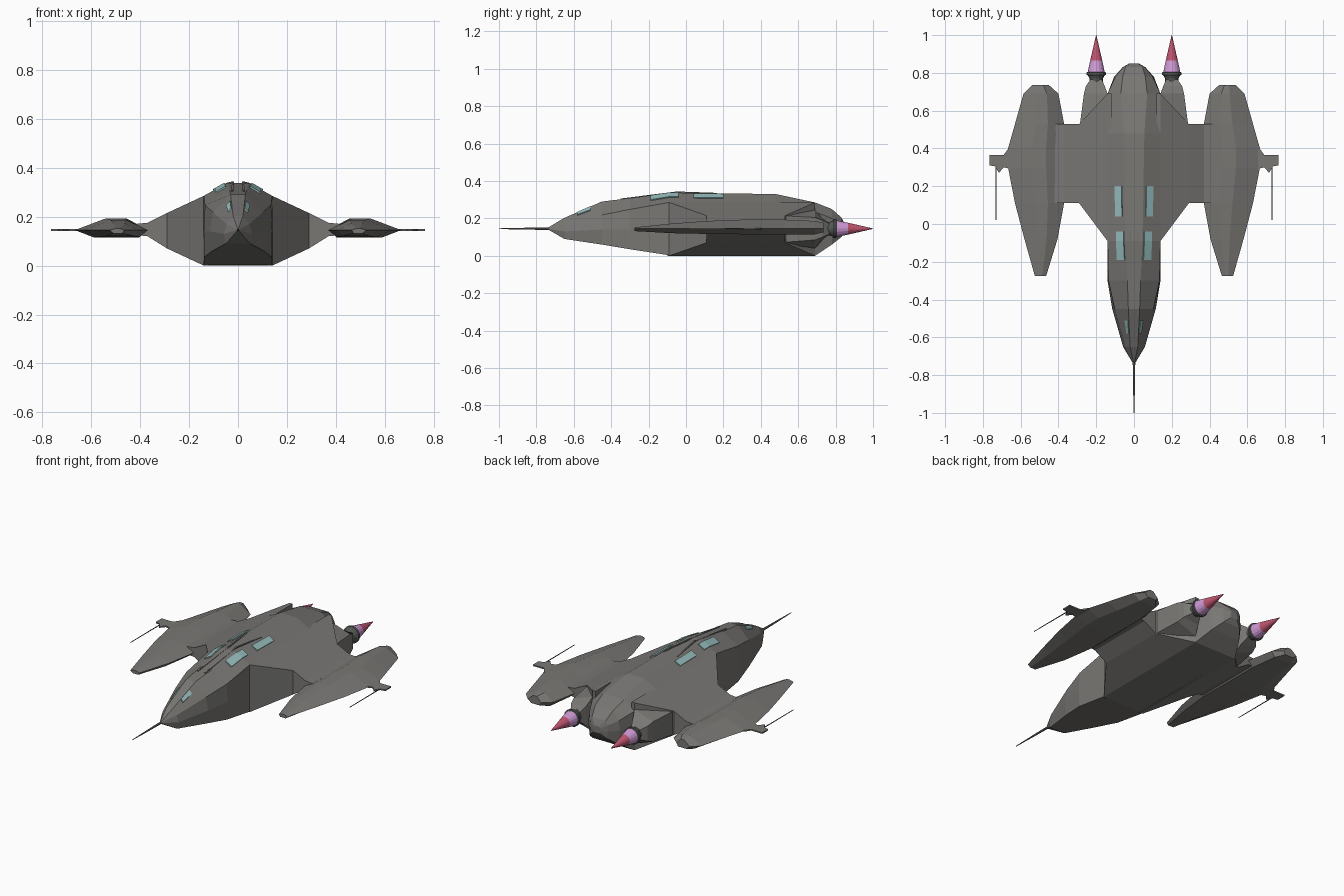
import bpy, bmesh, math
from mathutils import Vector

if "Cube" in bpy.data.objects:
    bpy.data.objects.remove(bpy.data.objects["Cube"])


def material(name, rgb):
    m = bpy.data.materials.new(name)
    m.use_nodes = True
    m.diffuse_color = (*rgb, 1)
    m.node_tree.nodes["Principled BSDF"].inputs["Base Color"].default_value = (*rgb, 1)
    return m


GREY = material("hull grey", (0.19, 0.185, 0.175))
DARK = material("nozzle dark grey", (0.09, 0.1, 0.09))
GLASS = material("pale cyan glass", (0.30, 0.50, 0.50))
LILAC = material("flame lilac", (0.62, 0.32, 0.66))
ROSE = material("flame rose", (0.52, 0.09, 0.16))


def finish(name, bm, mat):
    bmesh.ops.recalc_face_normals(bm, faces=bm.faces)
    me = bpy.data.meshes.new(name)
    bm.to_mesh(me)
    bm.free()
    me.materials.append(mat)
    ob = bpy.data.objects.new(name, me)
    bpy.context.collection.objects.link(ob)
    return ob


def loft(name, rings, mat):
    """Skin a list of closed rings and cap both ends."""
    bm = bmesh.new()
    rows = [[bm.verts.new(p) for p in r] for r in rings]
    n = len(rows[0])
    for a, b in zip(rows, rows[1:]):
        for i in range(n):
            j = (i + 1) % n
            bm.faces.new((a[i], a[j], b[j], b[i]))
    bm.faces.new(rows[0])
    bm.faces.new(rows[-1])
    bmesh.ops.remove_doubles(bm, verts=bm.verts, dist=0.0005)
    return finish(name, bm, mat)


def turned(name, x, z, profile, mat, sides=16):
    """Round part along y from (y, radius) pairs."""
    rings = []
    for y, r in profile:
        angles = [2 * math.pi * i / sides for i in range(sides)]
        rings.append([(x + r * math.cos(a), y, z + r * math.sin(a)) for a in angles])
    return loft(name, rings, mat)


# Fuselage stations: y, then (half width, z) of keel, side, shoulder and deck
STATIONS = [
    (-.74, (.003, .142), (.004, .145), (.003, .147), (.001, .149)),
    (-.65, (.050, .090), (.058, .130), (.046, .170), (.020, .203)),
    (-.45, (.105, .060), (.115, .140), (.102, .218), (.030, .290)),
    (-.30, (.138, .035), (.140, .140), (.135, .248), (.035, .308)),
    (-.09, (.140, .003), (.140, .140), (.140, .285), (.045, .338)),
    (.48, (.140, 0), (.140, .140), (.140, .285), (.055, .330)),
    (.69, (.140, 0), (.140, .140), (.140, .235), (.070, .285)),
    (.78, (.095, .060), (.105, .140), (.098, .200), (.060, .250)),
    (.83, (.055, .100), (.060, .145), (.058, .180), (.045, .205)),
    (.85, (.020, .130), (.025, .145), (.022, .160), (.015, .170)),
]
hull_rings = []
for y, *pts in STATIONS:
    right = [(w, y, z) for w, z in pts]
    hull_rings.append(right + [(-x, b, c) for x, b, c in reversed(right)])
loft("fuselage", hull_rings, GREY)


def upper_slope(y, t):
    """Point on the slope between shoulder (t=0) and deck edge (t=1)."""
    for a, b in zip(STATIONS, STATIONS[1:]):
        if a[0] <= y <= b[0]:
            k = (y - a[0]) / (b[0] - a[0])
            lo = Vector(a[3]).lerp(Vector(b[3]), k)
            hi = Vector(a[4]).lerp(Vector(b[4]), k)
            p = lo.lerp(hi, t)
            return Vector((p.x, y, p.y))


def window(name, side, ys, t0, t1):
    """Thin pane lying on the upper slope of the fuselage."""
    rings = []
    for y in ys:
        lo, hi = upper_slope(y, t0), upper_slope(y, t1)
        up = Vector((.003, 0, .005))
        ring = [lo - up, hi - up, hi + up, lo + up]
        rings.append([(p.x * side, p.y, p.z) for p in ring])
    loft(name, rings, GLASS)


# Tapered nose boom
turned("nose_boom", 0, .145, [(-1, .002), (-.86, .005), (-.72, .007)], GREY, 8)

# Outer pod stations: y, inner x, outer x, top z, bottom z
POD = [
    (-.275, .465, .525, .152, .132),
    (-.08, .405, .580, .172, .121),
    (.11, .370, .630, .186, .117),
    (.30, .366, .667, .193, .115),
    (.40, .366, .667, .193, .115),
    (.53, .370, .630, .193, .115),
    (.69, .400, .585, .186, .115),
    (.735, .450, .540, .176, .126),
]
TIP_FIN = [(.64, .28), (.67, .295), (.69, .30), (.715, .27), (.735, .305),
           (.765, .31), (.765, .365), (.69, .365), (.665, .40), (.64, .42)]

for side, label in ((1, "left"), (-1, "right")):
    # Wing root, with a knee where it thins towards the pod
    root = []
    for x, front, back, low, high in ((.12, -.10, .69, 0, .285), (.14, -.09, .69, 0, .285),
                                      (.29, .11, .53, .07, .215), (.37, .11, .53, .12, .175),
                                      (.42, .11, .53, .125, .17)):
        root.append([(x * side, front, low), (x * side, back, low),
                     (x * side, back, high), (x * side, front, high)])
    loft(label + "_wing_root", root, GREY)

    # Engine fairing narrowing to the rear
    fairing = []
    for y, x0, x1, low0, low1, high0, high1 in ((.50, .13, .29, 0, .07, .285, .215),
                                                (.69, .14, .265, .04, .085, .245, .205),
                                                (.73, .155, .255, .085, .10, .20, .19),
                                                (.765, .17, .23, .115, .115, .175, .175)):
        fairing.append([(x0 * side, y, low0), (x1 * side, y, low1), (x1 * side, y, .145),
                        (x1 * side, y, high1), (x0 * side, y, high0)])
    loft(label + "_engine_fairing", fairing, GREY)

    # Nozzle and two-tone exhaust cone
    turned(label + "_nozzle", .2 * side, .145,
           [(.74, .034), (.77, .036), (.785, .043), (.79, .051), (.803, .051), (.806, .044)], DARK)
    turned(label + "_flame_base", .2 * side, .145, [(.80, .046), (.865, .032)], LILAC)
    turned(label + "_flame_tip", .2 * side, .145, [(.865, .032), (1, .001)], ROSE)

    # Outer pod
    pod = []
    for y, xi, xo, top, low in POD:
        w = xo - xi
        ring = [(xi, .145), (xi + w * .33, top), (xi + w * .58, top), (xo, .145),
                (xi + w * .74, low), (xi + w * .13, low)]
        pod.append([(x * side, y, z) for x, z in ring])
    loft(label + "_outer_pod", pod, GREY)

    # Wing tip fin and its forward probe
    loft(label + "_tip_fin", [[(x * side, y, z) for x, y in TIP_FIN] for z in (.141, .149)], GREY)
    turned(label + "_tip_probe", .73 * side, .145, [(.02, .002), (.32, .003)], DARK, 6)

    # Raised rail beside the canopy
    rail = []
    for y, x, z in ((-.35, .024, .300), (-.05, .020, .338), (.15, .048, .331)):
        rail.append([((x + dx) * side, y, z + dz) for dx, dz in
                     ((-.004, -.01), (.004, -.01), (.004, .006), (-.004, .006))])
    loft(label + "_canopy_rail", rail, GREY)

    # Glazing
    window(label + "_windscreen", side, (-.58, -.51), .65, .95)
    window(label + "_canopy_window", side, (-.19, -.09, -.04), .50, .92)
    window(label + "_rear_window", side, (.04, .20), .45, .85)
